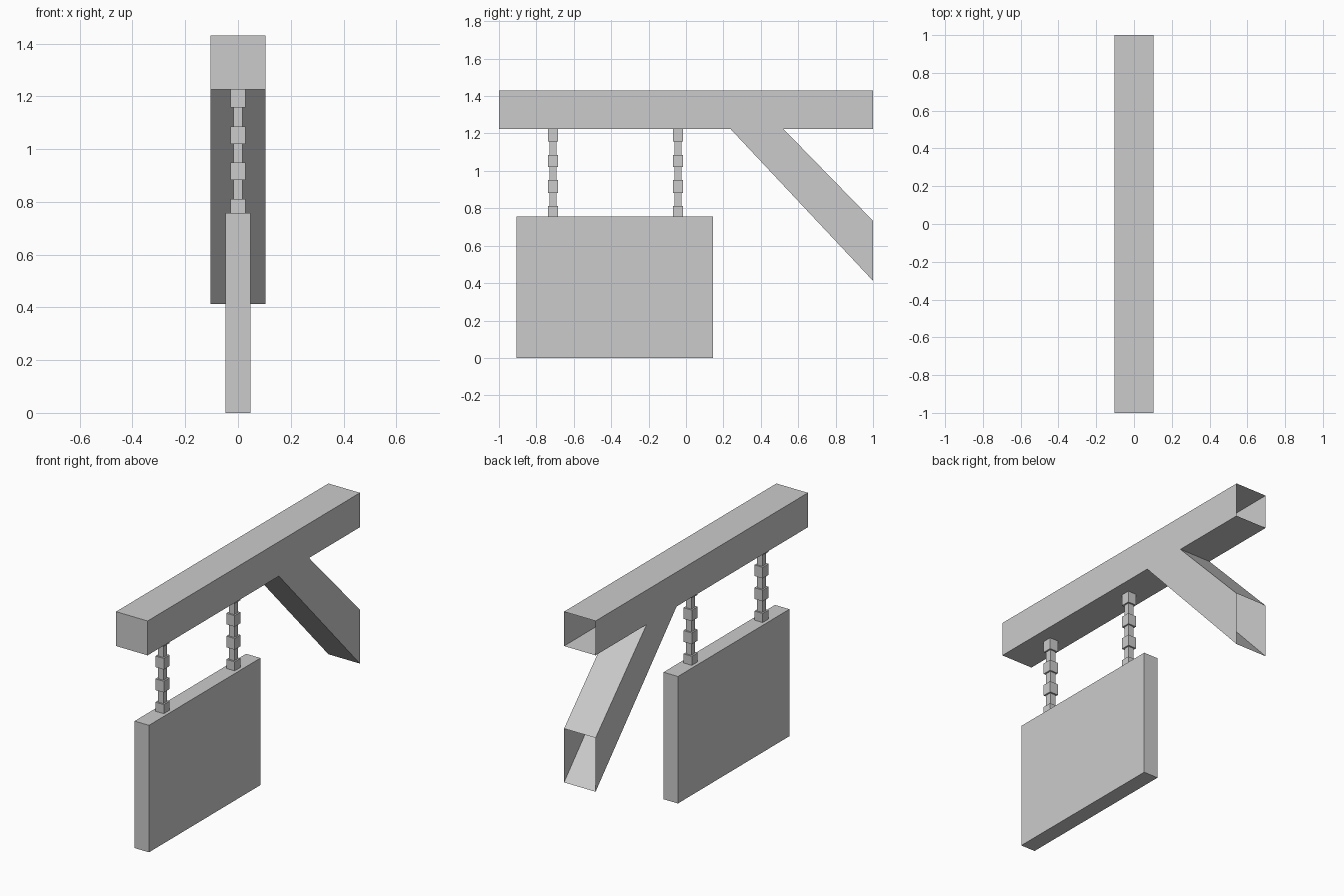
import bpy
import bmesh

cube = bpy.data.objects.get("Cube")
if cube:
    bpy.data.objects.remove(cube, do_unlink=True)

# Single plain grey
grey = bpy.data.materials.new("plain grey")
grey.use_nodes = True
colour = (0.6, 0.6, 0.6, 1)
grey.diffuse_color = colour
grey.node_tree.nodes["Principled BSDF"].inputs["Base Color"].default_value = colour


def finish(name, bm, recalc=True):
    if recalc:
        bmesh.ops.recalc_face_normals(bm, faces=bm.faces)
    mesh = bpy.data.meshes.new(name)
    bm.to_mesh(mesh)
    bm.free()
    mesh.materials.append(grey)
    obj = bpy.data.objects.new(name, mesh)
    bpy.context.collection.objects.link(obj)
    return obj


# Beam and brace: one hollow side profile, open where it meets the wall
TOP, UNDER, HALF = 1.43, 1.225, 0.104
profile = [(-1, UNDER), (-1, TOP), (1, TOP), (1, UNDER),
           (0.52, UNDER), (1, 0.733), (1, 0.412), (0.237, UNDER)]
bm = bmesh.new()
left = [bm.verts.new((HALF, y, z)) for y, z in profile]
right = [bm.verts.new((-HALF, y, z)) for y, z in profile]
bm.faces.new(left)
bm.faces.new(right[::-1])
for i in range(len(profile)):
    j = (i + 1) % len(profile)
    if profile[i][0] == 1 and profile[j][0] == 1:
        continue
    bm.faces.new((left[i], right[i], right[j], left[j]))
finish("beam_and_brace", bm)

# Hanging board
bm = bmesh.new()
bmesh.ops.create_cube(bm, size=1)
for v in bm.verts:
    v.co.x *= 0.095
    v.co.y = v.co.y * 1.05 - 0.381
    v.co.z = (v.co.z + 0.5) * 0.757
finish("sign_board", bm)

# Chains: square column stepping between wide and narrow links
WIDE, NARROW = 0.0275, 0.018
levels = [0.757, 0.811, 0.883, 0.95, 1.02, 1.086, 1.157, UNDER]


def chain(name, y):
    bm = bmesh.new()
    previous = None
    for k in range(len(levels) - 1):
        r = NARROW if k % 2 else WIDE
        for z in levels[k:k + 2]:
            ring = [bm.verts.new((sx * r, y + sy * r, z))
                    for sx, sy in ((-1, -1), (1, -1), (1, 1), (-1, 1))]
            if previous:
                for i in range(4):
                    j = (i + 1) % 4
                    bm.faces.new((previous[i], previous[j], ring[j], ring[i]))
            previous = ring
    finish(name, bm)


chain("front_chain", -0.711)
chain("back_chain", -0.043)
